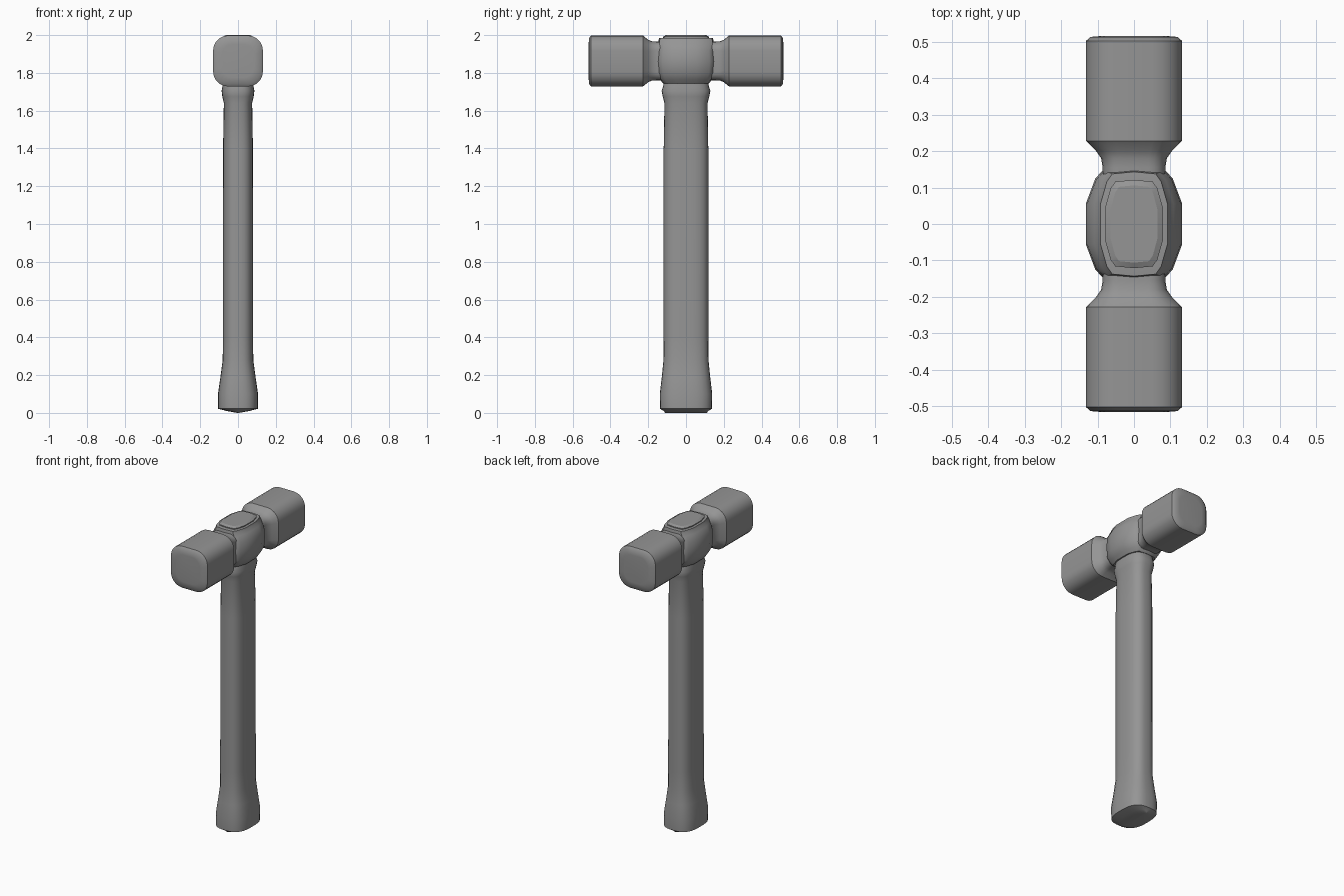
import bpy, bmesh, math
from mathutils import Vector

if "Cube" in bpy.data.objects:
    bpy.data.objects.remove(bpy.data.objects["Cube"])

# dark grey for every part
grey = bpy.data.materials.new("dark_grey")
grey.diffuse_color = (.3, .3, .3, 1)
grey.use_nodes = True
grey.node_tree.nodes["Principled BSDF"].inputs["Base Color"].default_value = grey.diffuse_color


def superellipse(a, b, n, count=32):
    pts = []
    for i in range(count):
        t = 2 * math.pi * i / count
        c, s = math.cos(t), math.sin(t)
        r = (abs(c) ** n + abs(s) ** n) ** (-1 / n)
        pts.append((a * c * r, b * s * r))
    return pts


def rounded_rect(a, b, r, steps=5):
    pts = []
    for k, (sx, sy) in enumerate([(1, 1), (-1, 1), (-1, -1), (1, -1)]):
        for i in range(steps + 1):
            t = math.pi / 2 * (k + i / steps)
            pts.append((sx * (a - r) + r * math.cos(t), sy * (b - r) + r * math.sin(t)))
    return pts


def facet_oval(a, b):
    # barrel-sided outline: flat flanks, slanted shoulders, blunt ends
    quarter = [(a, b * .38), (a * .81, b * .81), (a * .65, b * .96)]
    half = quarter + [(0, b)] + [(-x, y) for x, y in reversed(quarter)]
    return half + [(-x, -y) for x, y in half]


def loft(name, rings, angle=35):
    bm = bmesh.new()
    loops = [[bm.verts.new(p) for p in ring] for ring in rings]
    for a, b in zip(loops, loops[1:]):
        for i in range(len(a)):
            j = (i + 1) % len(a)
            bm.faces.new((a[i], a[j], b[j], b[i]))
    bm.faces.new(loops[0][::-1])
    bm.faces.new(loops[-1])
    bmesh.ops.recalc_face_normals(bm, faces=bm.faces[:])
    mesh = bpy.data.meshes.new(name)
    bm.to_mesh(mesh)
    bm.free()
    mesh.materials.append(grey)
    ob = bpy.data.objects.new(name, mesh)
    bpy.context.collection.objects.link(ob)
    bpy.ops.object.select_all(action='DESELECT')
    ob.select_set(True)
    bpy.context.view_layer.objects.active = ob
    bpy.ops.object.shade_smooth_by_angle(angle=math.radians(angle))
    return ob


def at_z(outline, z):
    return [Vector((x, y, z)) for x, y in outline]


# handle: flared butt with a ridged end, slim shaft, small swell under the head
handle = [(0, .004, .11), (.01, .06, .118), (.022, .105, .137), (.10, .106, .139),
          (.19, .093, .128), (.28, .081, .119), (.40, .080, .118), (1.40, .079, .118),
          (1.64, .075, .114), (1.675, .083, .123), (1.705, .087, .129),
          (1.73, .082, .121), (1.77, .082, .116)]
loft("handle", [at_z(superellipse(a, b, 2.9), z) for z, a, b in handle], 40)

# faceted eye of the head around the handle
eye = [(1.745, .090, .122), (1.765, .106, .138), (1.80, .128, .150), (1.86, .131, .154),
       (1.92, .128, .150), (1.955, .108, .147), (1.972, .095, .145), (1.984, .092, .143),
       (1.986, .078, .121)]
loft("head_eye", [at_z(facet_oval(a, b), z) for z, a, b in eye], 45)

# handle end showing on top
plug = [(1.97, .079, .121), (1.992, .079, .121), (2.0, .064, .106)]
loft("handle_top", [at_z(facet_oval(a, b), z) for z, a, b in plug], 25)

# double head: waist necks and two slightly domed striking faces
half = [(.08, .084, .102, .045), (.155, .086, .102, .045), (.18, .090, .104, .05),
        (.20, .104, .112, .06), (.228, .132, .135, .08), (.502, .132, .135, .08),
        (.513, .119, .122, .075), (.516, .085, .088, .055)]
profile = [(-y, a, b, r) for y, a, b, r in reversed(half)] + half
loft("head", [[Vector((x, y, 1.863 + z)) for x, z in rounded_rect(a, b, r)]
              for y, a, b, r in profile], 38)
